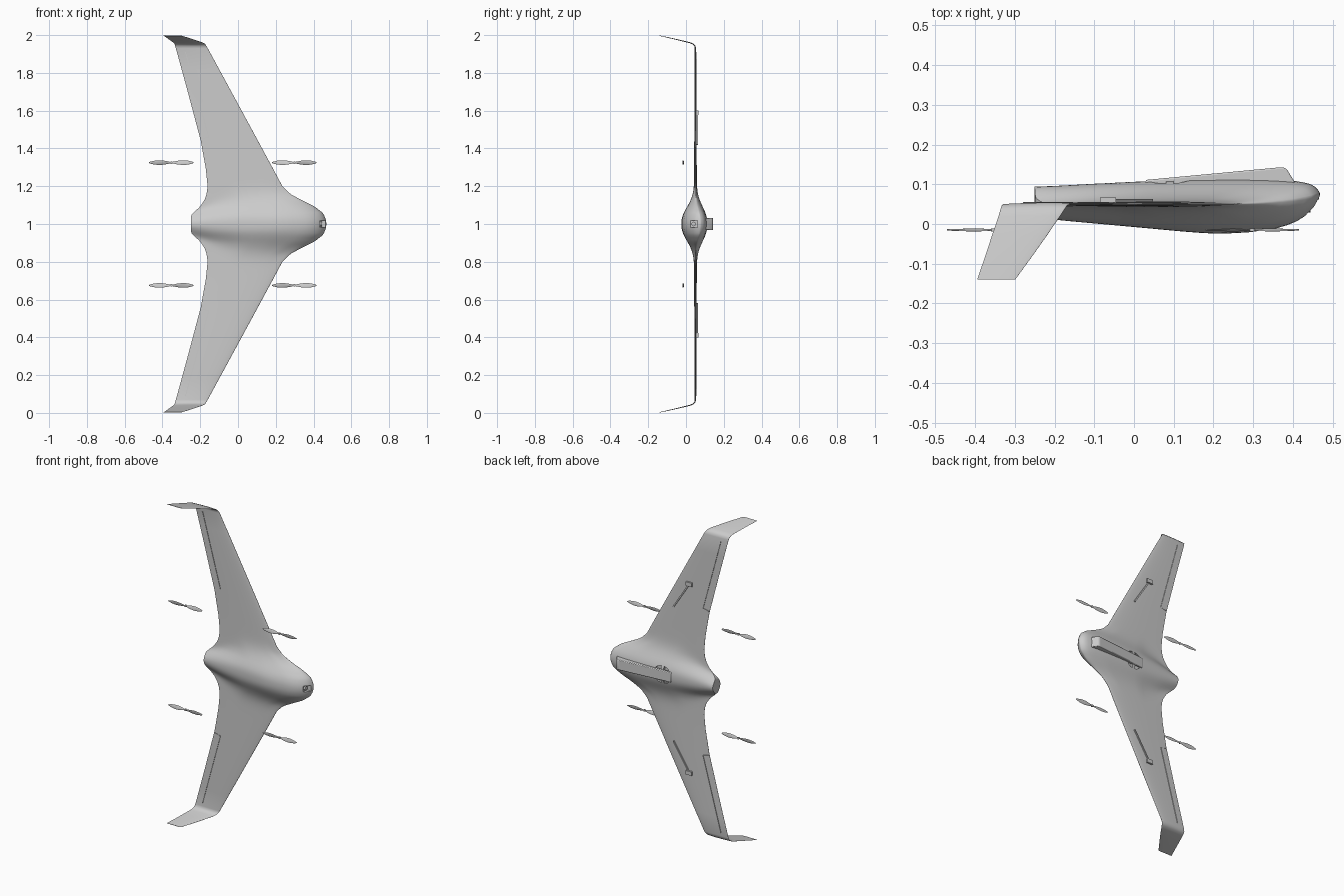
import bpy, bmesh, math
from mathutils import Vector, Matrix

if "Cube" in bpy.data.objects:
    bpy.data.objects.remove(bpy.data.objects["Cube"])


def interp(table, t):
    """Linear lookup in rows (key, value, value...)."""
    for a, b in zip(table, table[1:]):
        if t <= b[0]:
            f = max(0.0, (t - a[0]) / (b[0] - a[0]))
            return [p + (q - p) * f for p, q in zip(a[1:], b[1:])]
    return list(table[-1][1:])


def finish(name, bm, angle=35):
    bmesh.ops.recalc_face_normals(bm, faces=bm.faces)
    me = bpy.data.meshes.new(name)
    bm.to_mesh(me)
    bm.free()
    ob = bpy.data.objects.new(name, me)
    bpy.context.collection.objects.link(ob)
    smooth(ob, angle)
    return ob


def smooth(ob, angle=35):
    bpy.ops.object.select_all(action='DESELECT')
    ob.select_set(True)
    bpy.context.view_layer.objects.active = ob
    bpy.ops.object.shade_smooth_by_angle(angle=math.radians(angle))


def loft(name, rings, angle=35):
    """Skin closed rings of equal length and cap the ends."""
    bm = bmesh.new()
    vs = [[bm.verts.new(p) for p in r] for r in rings]
    n = len(vs[0])
    for a, b in zip(vs, vs[1:]):
        for i in range(n):
            j = (i + 1) % n
            bm.faces.new((a[i], a[j], b[j], b[i]))
    bm.faces.new(vs[0])
    bm.faces.new(vs[-1])
    return finish(name, bm, angle)


def prism(name, pts, to3d, d0, d1):
    """Extrude a 2D outline between two depths."""
    return loft(name, [[to3d(a, b, d) for a, b in pts] for d in (d0, d1)])


# Planform by half-span: leading edge x, trailing edge x
PLAN = [(0, .468, -.25), (.02, .466, -.25), (.045, .457, -.249), (.06, .447, -.235),
        (.093, .405, -.2), (.13, .33, -.176), (.16, .275, -.166), (.2, .235, -.161),
        (.29, .187, -.17), (.44, .106, -.197), (.7, -.035, -.266), (.93, -.16, -.329)]
# Fuselage side profile by chord fraction: upper (-y) and belly (+y) heights
BODY = [(0, .072, .078), (.01, .05, .09), (.03, .033, .1), (.07, .01, .107),
        (.14, -.01, .111), (.25, -.021, .113), (.35, -.025, .113), (.45, -.021, .112),
        (.6, -.011, .108), (.8, .002, .101), (.92, .01, .096), (1, .018, .094)]
# Fuselage half-width by chord fraction
WIDTH = [(0, .1), (.2, .115), (.6, .11), (.85, .075), (1, .045)]
# Winglet stations: half-span, y, leading x, trailing x, tilt in degrees, thickness
TIP = [(.943, .047, -.168, -.333, 25, .012), (.953, .038, -.174, -.336, 50, .011),
       (.96, .02, -.186, -.341, 72, .010), (.972, -.03, -.22, -.358, 77, .009),
       (.985, -.085, -.259, -.376, 77, .007), (.997, -.14, -.299, -.395, 77, .004)]
N = 26
US = [(1 - math.cos(math.pi * (i / N) ** 1.15)) / 2 for i in range(N + 1)]


def foil(u):
    return 2.6 * (.2969 * math.sqrt(u) - .126 * u - .3516 * u * u + .2843 * u ** 3 - .1015 * u ** 4) * 1.9 + .03


def section(s, sign):
    le, te = interp(PLAN, s)
    half = .016 - .009 * s
    top, bottom = [], []
    for u in US:
        x = le + (te - le) * u
        w = math.exp(-(s / interp(WIDTH, u)[0]) ** 2.4)
        yt, yb = interp(BODY, u)
        h = half * foil(u)
        top.append(Vector((x, w * yt + (1 - w) * (.05 - h), 1 + sign * s)))
        bottom.append(Vector((x, w * yb + (1 - w) * (.05 + h), 1 + sign * s)))
    return top + bottom[::-1]


def tip_section(row, sign):
    s, y, le, te, a, th = row
    a = math.radians(a)
    pts = []
    for side in (-1, 1):
        line = [Vector((le + (te - le) * u, y + side * th / 2 * foil(u) * math.cos(a),
                        1 + sign * (s + side * th / 2 * foil(u) * math.sin(a)))) for u in US]
        pts += line if side < 0 else line[::-1]
    return pts


# Blended body, wings and winglets in one skin
spans = [.012 * i for i in range(21)] + [.27, .29, .33, .38, .44, .55, .7, .82, .93]
half_rings = lambda sg: [section(s, sg) for s in spans] + [tip_section(r, sg) for r in TIP]
airframe = loft("airframe", half_rings(-1)[:0:-1] + half_rings(1), 40)

# Belly half-round recesses and nose camera opening
cutters = []
for sg in (-1, 1):
    arc = [(.09 + sg * (.009 + .048 * math.sin(math.pi * i / 20)), 1 + .052 * math.cos(math.pi * i / 20))
           for i in range(21)]
    cutters.append(prism("recess_cutter", arc, lambda a, b, d: (a, d, b), .092, .2))
box = [(.434, .022), (.52, .022), (.52, .06), (.434, .06)]
cutters.append(prism("camera_cutter", box, lambda a, b, d: (a, b, d), .982, 1.018))
for c in cutters:
    c.hide_render = True
    m = airframe.modifiers.new("cut", 'BOOLEAN')
    m.operation, m.solver, m.object = 'DIFFERENCE', 'EXACT', c
    bpy.context.view_layer.objects.active = airframe
    bpy.ops.object.modifier_apply(modifier=m.name)
    bpy.data.objects.remove(c)
smooth(airframe, 40)

# Camera lens inside the nose
ring = [(.041 + .012 * math.cos(math.tau * i / 20), 1 + .012 * math.sin(math.tau * i / 20)) for i in range(20)]
prism("camera_lens", ring, lambda a, b, d: (d, a, b), .428, .444)

# Belly fairing, wedge rising to the nose
wedge = [(.025, .1), (.03, .111), (.36, .142), (.375, .143), (.385, .138), (.408, .1)]
fairing = prism("belly_fairing", wedge, lambda a, b, d: (a, b, d), .968, 1.032)
bev = fairing.modifiers.new("bevel", 'BEVEL')
bev.width, bev.segments = .004, 2


# Propellers: twisted two-blade loft along x
def propeller(name, cx, cz, spin):
    rings = []
    for i in range(-16, 17):
        r = i / 16
        a = abs(r)
        chord = .004 + .021 * math.sin(math.pi * a ** 1.1) ** .8 if a < .999 else .004
        twist = spin * math.copysign(math.radians(20 - 12 * a), r) * min(1, a * 8)
        rot = Matrix.Rotation(twist, 3, 'X')
        rings.append([rot @ Vector((0, .0018 * math.sin(t), chord / 2 * math.cos(t)))
                      + Vector((cx + .118 * r, -.015, cz))
                      for t in (math.tau * k / 10 for k in range(10))])
    loft(name, rings, 50)
    hub = [(cx + .007 * math.cos(math.tau * k / 16), cz + .007 * math.sin(math.tau * k / 16)) for k in range(16)]
    prism(name + "_hub", hub, lambda a, b, d: (a, d, b), -.019, -.011)


for sg, side in ((1, "upper"), (-1, "lower")):
    propeller("propeller_front_" + side, .298, 1 + sg * .325, sg)
    propeller("propeller_rear_" + side, -.353, 1 + sg * .325, -sg)


# Thin strips laid on the wing: outline in (x, half-span)
def strip(name, p, q, width, y0, y1, sg):
    p, q = Vector(p), Vector(q)
    n = (q - p).orthogonal().normalized() * width / 2
    pts = [p + n, q + n, q - n, p - n]
    prism(name, pts, lambda a, b, d: (a, d, 1 + sg * b), y0, y1)


for sg, side in ((1, "upper"), (-1, "lower")):
    strip("wing_rod_" + side, (.045, .42), (-.055, .575), .008, .052, .0625, sg)
    strip("wing_sensor_" + side, (-.045, .59), (-.085, .59), .024, .052, .067, sg)
    strip("elevon_hinge_" + side, (-.155, .46), (-.278, .91), .003, .0445, .0558, sg)
    strip("elevon_gap_" + side, (-.155, .46), (-.195, .45), .003, .0465, .0535, sg)
